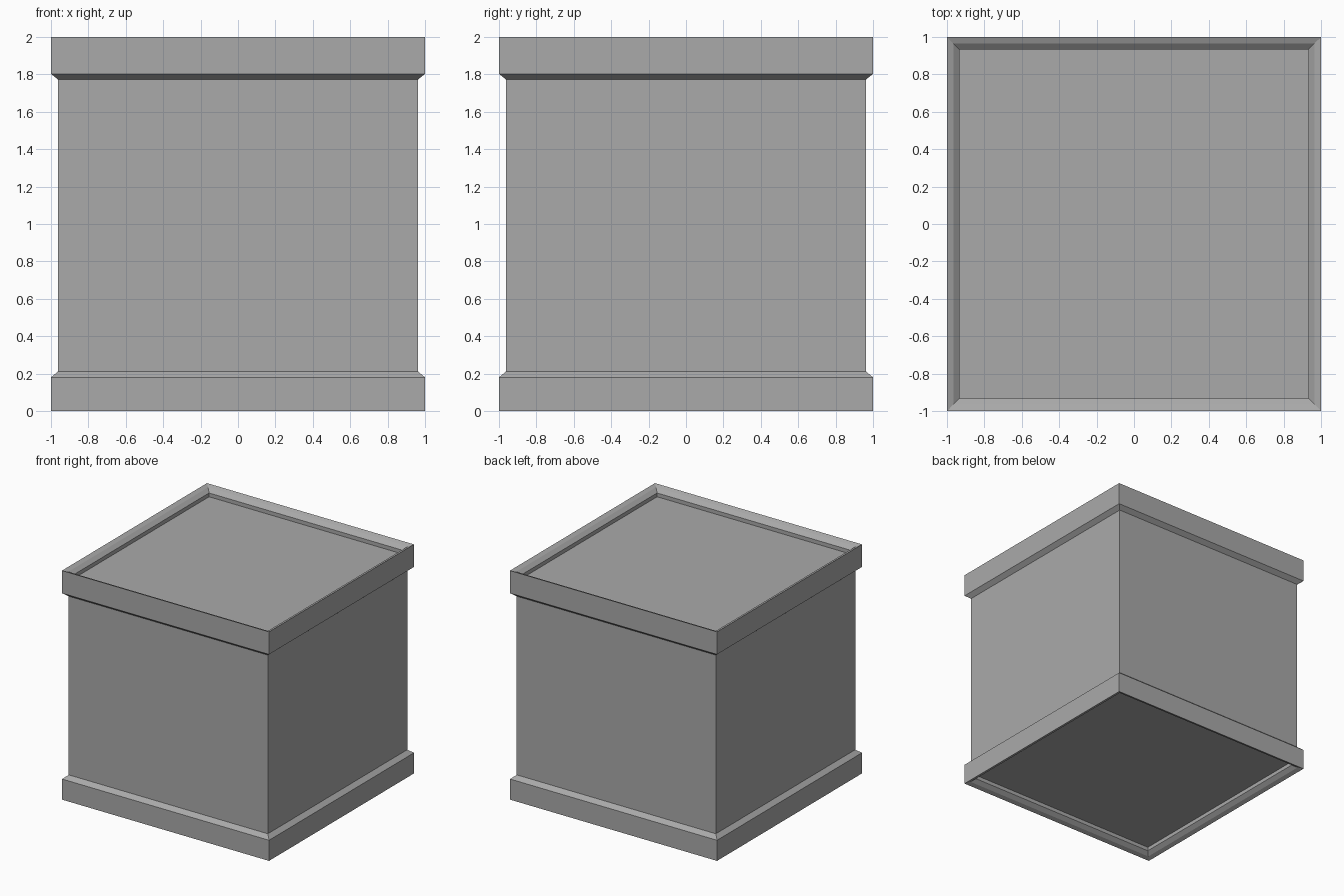
import bpy
import bmesh

cube = bpy.data.objects.get("Cube")
if cube:
    bpy.data.objects.remove(cube, do_unlink=True)

grey = bpy.data.materials.new("plain grey")
grey.use_nodes = True
colour = (0.4, 0.4, 0.4, 1)
grey.diffuse_color = colour
grey.node_tree.nodes["Principled BSDF"].inputs["Base Color"].default_value = colour


def square_shell(name, profile, cap=False):
    """Sweep (half width, height) points round a square; cap fills the last ring."""
    bm = bmesh.new()
    rings = [[bm.verts.new((sx * h, sy * h, z))
              for sx, sy in ((-1, -1), (1, -1), (1, 1), (-1, 1))]
             for h, z in profile]
    for low, high in zip(rings, rings[1:]):
        for i in range(4):
            j = (i + 1) % 4
            bm.faces.new((low[i], low[j], high[j], high[i]))
    if cap:
        bm.faces.new(rings[-1])
    # Profiles that run downwards need their faces turned outwards
    if profile[0][1] > profile[-1][1]:
        bmesh.ops.reverse_faces(bm, faces=bm.faces[:])
    mesh = bpy.data.meshes.new(name)
    bm.to_mesh(mesh)
    bm.free()
    mesh.materials.append(grey)
    obj = bpy.data.objects.new(name, mesh)
    bpy.context.collection.objects.link(obj)
    return obj


BODY = 0.962
LOW, HIGH = 0.212, 1.772

# Chamfered lip leading from the outer edge to the sunken panel: (half width, depth)
lip = [(1, 0), (0.965, 0.014), (0.932, 0.042), (0.932, 0.075)]

# Straight walls
square_shell("body_walls", [(BODY, LOW), (BODY, HIGH)])

# Top band with sunken top panel
square_shell("top_trim", [(BODY, HIGH), (1, 1.803)] + [(h, 2 - d) for h, d in lip], cap=True)

# Bottom band with sunken underside panel
square_shell("bottom_trim", [(BODY, LOW), (1, 0.18)] + lip, cap=True)
